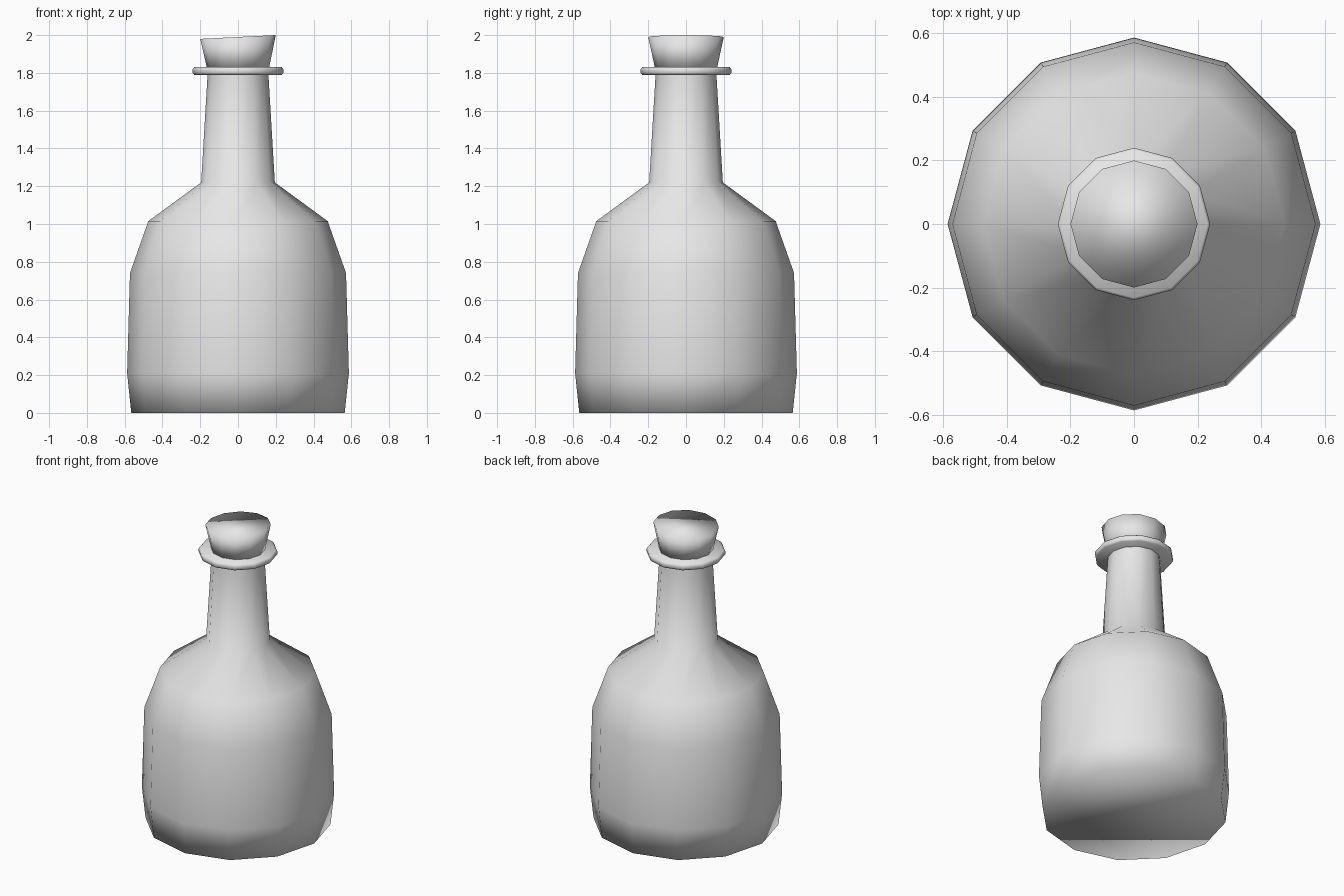
import bpy
import bmesh
import math

cube = bpy.data.objects.get("Cube")
if cube:
    bpy.data.objects.remove(cube, do_unlink=True)

SIDES = 12

grey = bpy.data.materials.new("plain_grey")
grey.use_nodes = True
GREY = (0.8, 0.8, 0.8, 1.0)
grey.diffuse_color = GREY
for node in grey.node_tree.nodes:
    if node.type == 'BSDF_PRINCIPLED':
        node.inputs["Base Color"].default_value = GREY


def lathe(name, profile, cap_bottom=True, cap_top=True, tilt=0.0):
    """Spin (radius, height) points into a smooth twelve-sided solid.
    tilt slopes the top ring along x."""
    bm = bmesh.new()
    rings = []
    for radius, z in profile:
        ring = []
        for i in range(SIDES):
            a = math.tau * i / SIDES
            x, y = radius * math.cos(a), radius * math.sin(a)
            slope = tilt * x if (radius, z) == profile[-1] else 0.0
            ring.append(bm.verts.new((x, y, z + slope)))
        rings.append(ring)
    for low, high in zip(rings, rings[1:]):
        for i in range(SIDES):
            j = (i + 1) % SIDES
            bm.faces.new((low[i], low[j], high[j], high[i]))
    if cap_bottom:
        bm.faces.new(rings[0][::-1])
    if cap_top:
        bm.faces.new(rings[-1])
    for face in bm.faces:
        face.smooth = True
    mesh = bpy.data.meshes.new(name)
    bm.to_mesh(mesh)
    bm.free()
    mesh.materials.append(grey)
    obj = bpy.data.objects.new(name, mesh)
    bpy.context.collection.objects.link(obj)
    return obj


# Body, shoulder and neck in one smooth skin
lathe("bottle_body", [(0.565, 0), (0.587, 0.21), (0.572, 0.74), (0.475, 1.015),
                      (0.195, 1.22), (0.16, 1.81)], cap_top=False)

# Flat collar around the mouth
lathe("mouth_collar", [(0.232, 1.79), (0.24, 1.80), (0.24, 1.82), (0.232, 1.83)])

# Flared stopper with a slightly slanted top
lathe("cork_stopper", [(0.162, 1.815), (0.2, 1.99)], tilt=0.05)
